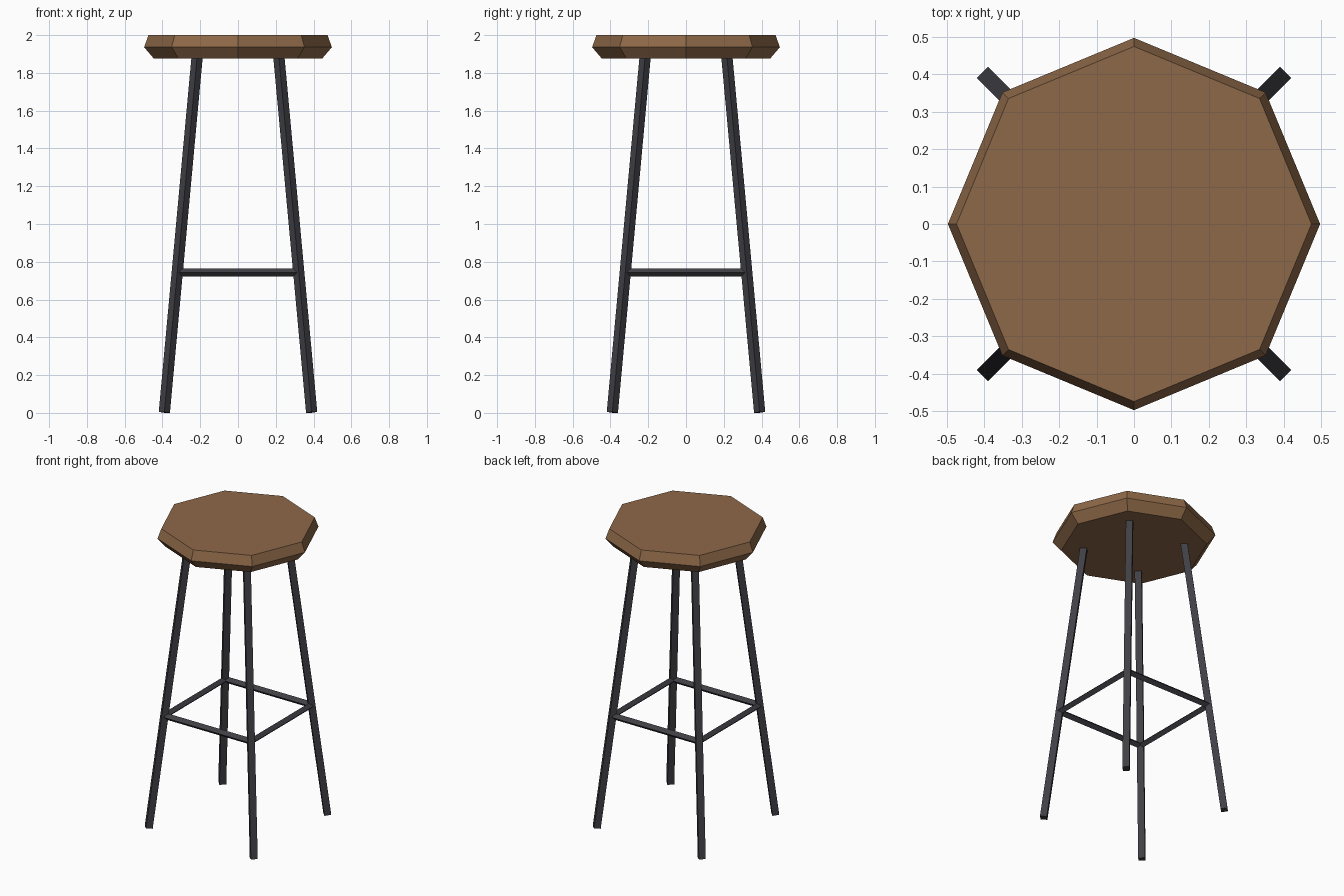
import bpy, bmesh, math
from mathutils import Vector, Matrix

cube = bpy.data.objects.get("Cube")
if cube:
    bpy.data.objects.remove(cube, do_unlink=True)


def material(name, rgb):
    mat = bpy.data.materials.new(name)
    mat.use_nodes = True
    colour = (*rgb, 1)
    mat.diffuse_color = colour
    mat.node_tree.nodes["Principled BSDF"].inputs["Base Color"].default_value = colour
    return mat


wood = material("brown wood", (0.27, 0.14, 0.065))
metal = material("dark metal", (0.05, 0.05, 0.06))


def add_object(name, bm, mat):
    bmesh.ops.recalc_face_normals(bm, faces=bm.faces)
    mesh = bpy.data.meshes.new(name)
    bm.to_mesh(mesh)
    bm.free()
    mesh.materials.append(mat)
    obj = bpy.data.objects.new(name, mesh)
    bpy.context.scene.collection.objects.link(obj)
    return obj


def beam(name, start, end, width, roll=0):
    """Square bar between two points, rolled about its own axis."""
    start, end = Vector(start), Vector(end)
    axis = (end - start).normalized()
    side = Vector((0, 0, 1)).cross(axis).normalized()
    turn = Matrix((side, axis.cross(side), axis)).transposed().to_4x4()
    place = Matrix.Translation((start + end) / 2) @ turn @ Matrix.Rotation(roll, 4, 'Z')
    bm = bmesh.new()
    bmesh.ops.create_cube(bm, size=1)
    bmesh.ops.scale(bm, vec=(width, width, (end - start).length), verts=bm.verts)
    bmesh.ops.transform(bm, matrix=place, verts=bm.verts)
    return add_object(name, bm, metal)


# Octagonal seat with bevelled rims
bm = bmesh.new()
rings = []
for radius, z in ((0.445, 1.875), (0.497, 1.936), (0.474, 2.0)):
    rings.append([bm.verts.new((radius * math.cos(i * math.pi / 4),
                                radius * math.sin(i * math.pi / 4), z)) for i in range(8)])
for low, high in zip(rings, rings[1:]):
    for i in range(8):
        j = (i + 1) % 8
        bm.faces.new((low[i], low[j], high[j], high[i]))
bm.faces.new(rings[0][::-1])
bm.faces.new(rings[-1])
add_object("seat", bm, wood)

# Splayed legs and the square of foot rungs
FOOT, TOP, LEG_TOP_Z, RUNG_Z = 0.39, 0.215, 1.9, 0.743
r = FOOT + (TOP - FOOT) * RUNG_Z / LEG_TOP_Z
corners = [("front_left", 1, -1), ("back_left", 1, 1),
           ("back_right", -1, 1), ("front_right", -1, -1)]
sides = ("left", "back", "right", "front")
for i, (name, x, y) in enumerate(corners):
    beam(name + "_leg", (x * FOOT, y * FOOT, 0.003), (x * TOP, y * TOP, LEG_TOP_Z), 0.042)
    _, nx, ny = corners[(i + 1) % 4]
    beam(sides[i] + "_rung", (x * r, y * r, RUNG_Z), (nx * r, ny * r, RUNG_Z), 0.031, math.pi / 4)
